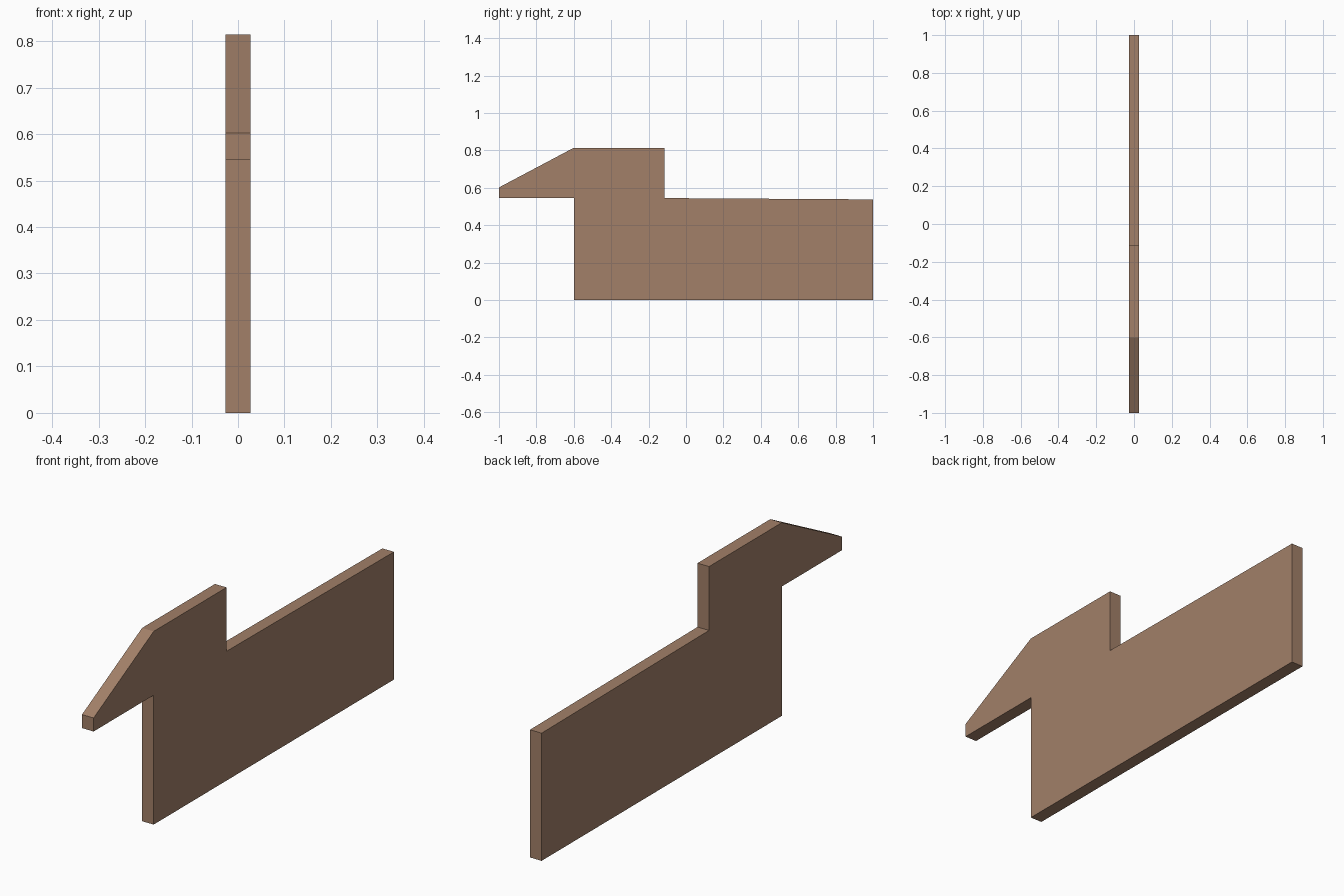
import bpy, bmesh

if "Cube" in bpy.data.objects:
    bpy.data.objects.remove(bpy.data.objects["Cube"])

HALF = 0.027  # half thickness of the board

# Side outline as (y, z)
outline = [(-0.6, 0), (1, 0), (1, 0.538), (-0.115, 0.545), (-0.115, 0.814),
           (-0.6, 0.814), (-1, 0.602), (-1, 0.545), (-0.6, 0.545)]

wood = bpy.data.materials.new("brown wood")
wood.diffuse_color = (0.36, 0.215, 0.14, 1)
wood.use_nodes = True
wood.node_tree.nodes["Principled BSDF"].inputs["Base Color"].default_value = wood.diffuse_color

# Flat board cut to the outline and extruded across x
bm = bmesh.new()
face = bm.faces.new([bm.verts.new((-HALF, y, z)) for y, z in outline])
ext = bmesh.ops.extrude_face_region(bm, geom=[face], use_keep_orig=True)
bmesh.ops.translate(bm, vec=(2 * HALF, 0, 0),
                    verts=[g for g in ext["geom"] if isinstance(g, bmesh.types.BMVert)])
bmesh.ops.recalc_face_normals(bm, faces=bm.faces[:])

mesh = bpy.data.meshes.new("notched_board")
bm.to_mesh(mesh)
bm.free()
mesh.materials.append(wood)
board = bpy.data.objects.new("notched_board", mesh)
bpy.context.collection.objects.link(board)
